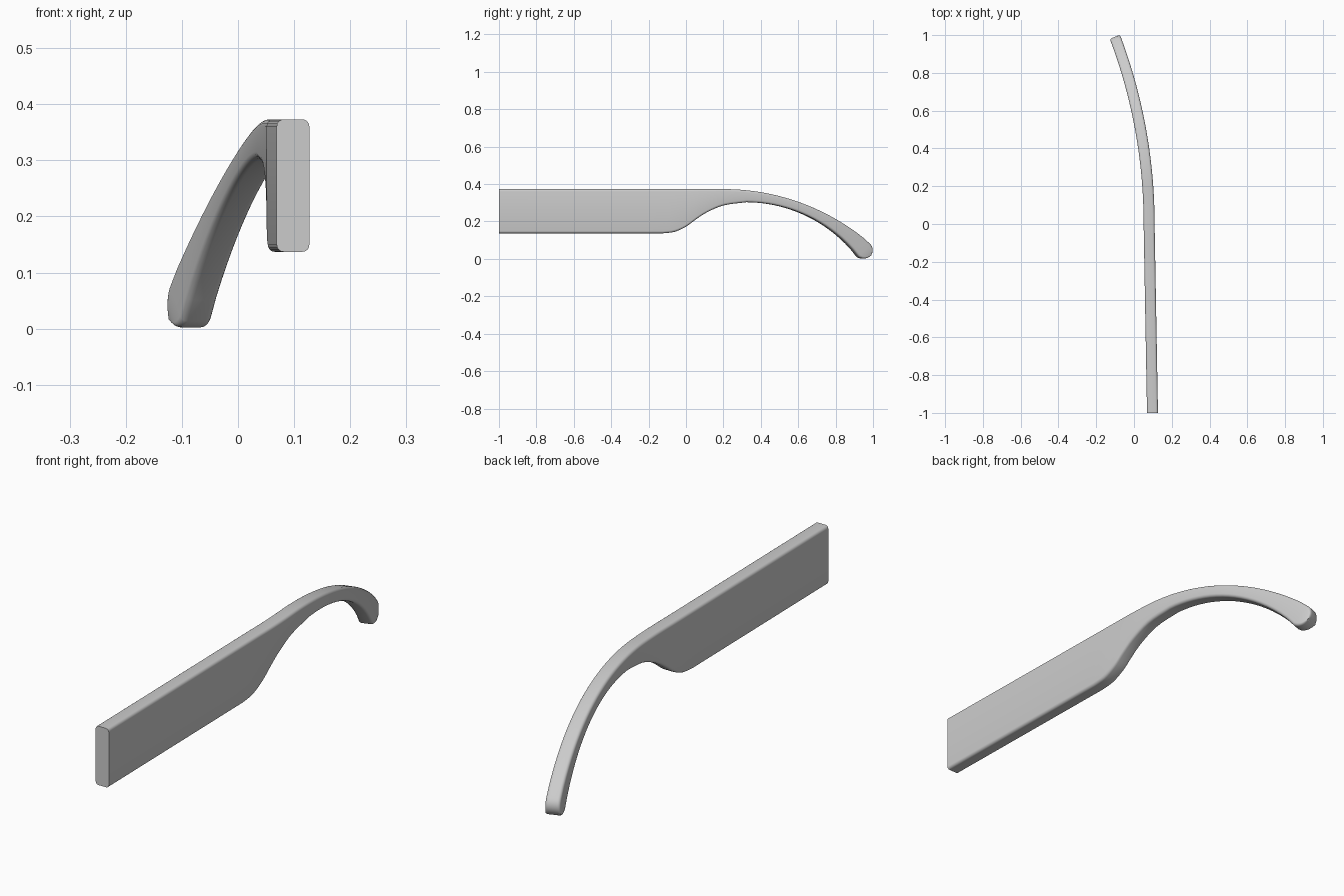
import bpy, bmesh
from math import sin, cos, pi, radians, sqrt, atan
from mathutils import Vector

cube = bpy.data.objects.get("Cube")
if cube:
    bpy.data.objects.remove(cube, do_unlink=True)

THICK, ROUND, BEND = 0.058, 0.012, 2.8


def drop(d, r):
    """Fall of a circular arc at distance d from its crest."""
    return r - sqrt(r * r - max(d, 0) ** 2)


def top_z(y):
    return 0.373 - drop(y - 0.2, 1.19)


def spline(points, steps):
    """Smooth curve through the points."""
    p = [Vector(q) for q in points]
    p = [2 * p[0] - p[1]] + p + [2 * p[-1] - p[-2]]
    out = []
    for a, b, c, d in zip(p, p[1:], p[2:], p[3:]):
        for i in range(steps):
            t = i / steps
            out.append(0.5 * (2 * b + (c - a) * t + (2 * a - 5 * b + 4 * c - d) * t ** 2
                              + (3 * b - a - 3 * c + d) * t ** 3))
    return out + [p[-2]]


# Pairs of top and bottom points (y, z): straight panel
pairs = [(Vector((y, top_z(y))), Vector((y, 0.137))) for y in (-1, -0.7, -0.4, -0.2)]

# Curved step under the panel, up to the crest of the hook
step = [(-0.12, 0.137), (-0.06, 0.145), (0, 0.172), (0.05, 0.209),
        (0.11, 0.248), (0.2, 0.286), (0.32, 0.303)]
pairs += [(Vector((b.x, top_z(b.x))), b) for b in spline(step, 4)]

# Tapering hook
for i in range(1, 20):
    t = i / 20
    ty, by = 0.32 + 0.655 * t, 0.32 + 0.595 * t
    pairs.append((Vector((ty, top_z(ty))), Vector((by, 0.303 - drop(by - 0.32, 0.76)))))

# Round tip
aim = radians(-41)
for i in range(9):
    a = radians(90 - 10.5 * i)
    pairs.append(tuple(Vector((0.945 + 0.046 * cos(aim + s * a),
                               0.048 + 0.046 * sin(aim + s * a))) for s in (1, -1)))


def place(off, y, z):
    """Put a point on the sideways bend, off being the distance across it."""
    if y < 0:
        return Vector((0.08 - 0.018 * y + off, y, z))
    turn = atan(y / sqrt(BEND ** 2 - y ** 2))
    return Vector((0.08 - drop(y, BEND) + off * cos(turn), y + off * sin(turn), z))


def section(top, bottom):
    """Rounded rectangle between a top and a bottom point."""
    mid, half = (top + bottom) / 2, (top - bottom) / 2
    h = half.length
    up = half / h
    r = min(ROUND, h * 0.9)
    ring = []
    for k, (sx, sz) in enumerate([(1, 1), (-1, 1), (-1, -1), (1, -1)]):
        for j in range(5):
            a = (k + j / 4) * pi / 2
            p = mid + up * (sz * (h - r) + r * sin(a))
            ring.append(place(sx * (THICK / 2 - r) + r * cos(a), p.x, p.y))
    return ring


# Loft the sections into one arm
bm = bmesh.new()
rings = [[bm.verts.new(p) for p in section(*pair)] for pair in pairs]
for a, b in zip(rings, rings[1:]):
    for i in range(len(a)):
        j = (i + 1) % len(a)
        bm.faces.new((a[i], a[j], b[j], b[i]))
bm.faces.new(rings[0])
bm.faces.new(rings[-1])
bmesh.ops.recalc_face_normals(bm, faces=bm.faces)
mesh = bpy.data.meshes.new("temple_arm")
bm.to_mesh(mesh)
bm.free()
arm = bpy.data.objects.new("temple_arm", mesh)
bpy.context.collection.objects.link(arm)

# Grey material
grey = bpy.data.materials.new("light_grey")
grey.use_nodes = True
colour = (0.6, 0.6, 0.6, 1)
grey.diffuse_color = colour
grey.node_tree.nodes["Principled BSDF"].inputs["Base Color"].default_value = colour
mesh.materials.append(grey)

bpy.context.view_layer.objects.active = arm
arm.select_set(True)
bpy.ops.object.shade_smooth_by_angle(angle=radians(35))
